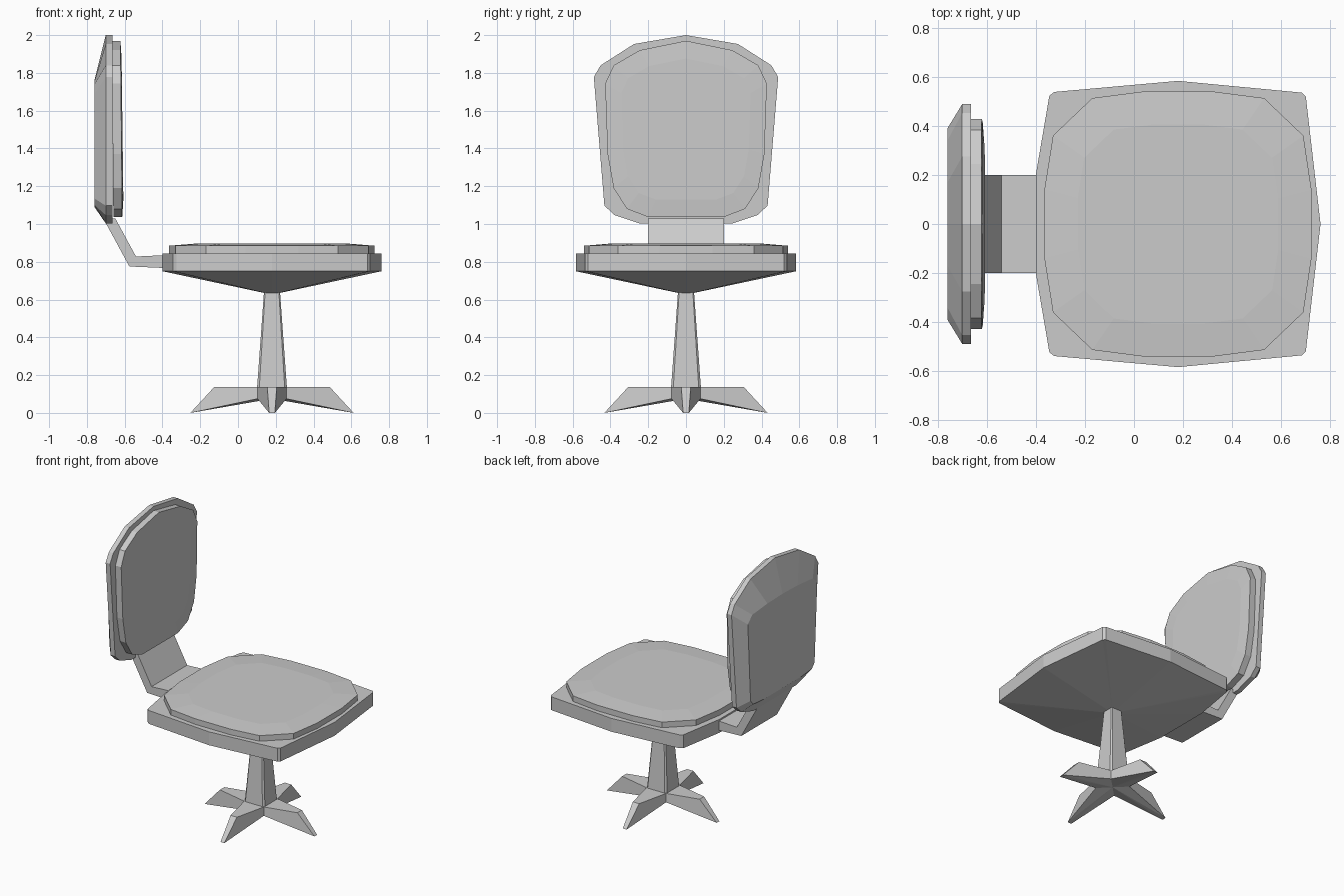
import bpy, bmesh
from mathutils import Vector

if "Cube" in bpy.data.objects:
    bpy.data.objects.remove(bpy.data.objects["Cube"])

CX = 0.18  # centre of seat and pedestal


def loft(name, rings, fan_start=None):
    """Skin closed rings of equal length; cap both ends (start optionally fanned to a point)."""
    bm = bmesh.new()
    vs = [[bm.verts.new(p) for p in r] for r in rings]
    n = len(vs[0])
    for a, b in zip(vs, vs[1:]):
        for i in range(n):
            j = (i + 1) % n
            bm.faces.new((a[i], a[j], b[j], b[i]))
    if fan_start:
        c = bm.verts.new(fan_start)
        for i in range(n):
            bm.faces.new((vs[0][i], c, vs[0][(i + 1) % n]))
    else:
        bm.faces.new(vs[0])
    bm.faces.new(vs[-1])
    bmesh.ops.recalc_face_normals(bm, faces=bm.faces)
    me = bpy.data.meshes.new(name)
    bm.to_mesh(me)
    bm.free()
    ob = bpy.data.objects.new(name, me)
    bpy.context.collection.objects.link(ob)
    return ob


def mirror_y(half):
    """Close a half outline of (a, y) pairs by mirroring y."""
    return half + [(a, -y) for a, y in reversed(half) if y > 1e-6]


def flat(outline, z, s=1.0):
    return [(CX + (x - CX) * s, y * s, z) for x, y in outline]


# Seat pan with tapered underside
pan = mirror_y([(-0.40, 0.2), (-0.345, 0.522), (-0.325, 0.538), (CX, 0.583),
                (0.685, 0.535), (0.70, 0.52), (0.76, 0)])
loft("seat_pan", [flat(pan, 0.635, 0.07), flat(pan, 0.75), flat(pan, 0.845)])

# Seat cushion, gently domed
cush = mirror_y([(-0.365, 0.14), (-0.33, 0.36), (-0.17, 0.513), (0.04, 0.54),
                 (0.32, 0.54), (0.53, 0.513), (0.69, 0.36), (0.723, 0.14)])
loft("seat_cushion", [flat(cush, 0.84), flat(cush, 0.885), flat(cush, 0.896, 0.75)])

# Bent bracket joining seat and backrest
prof = [(-0.36, 0.836), (-0.54, 0.828), (-0.65, 1.03), (-0.70, 1.03), (-0.70, 1.005),
        (-0.575, 0.775), (-0.36, 0.766)]
loft("back_bracket", [[(x, y, z) for x, z in prof] for y in (-0.2, 0.2)])


# Backrest shell, outlines are (z, y)
def upright(outline, x, tilt=0.0, s=1.0):
    return [(x - tilt * (z - 1.04), y * s, 1.5 + (z - 1.5) * s) for z, y in outline]


rim = mirror_y([(2.0, 0), (1.953, 0.275), (1.84, 0.452), (1.778, 0.488),
                (1.097, 0.432), (1.047, 0.378), (1.003, 0.245)])
rear = mirror_y([(1.76, 0), (1.755, 0.17), (1.74, 0.34), (1.69, 0.39),
                 (1.135, 0.36), (1.10, 0.33), (1.09, 0.21)])
loft("back_shell", [upright(rim, -0.665), upright(rim, -0.70), upright(rear, -0.76)])

# Backrest cushion
pad = mirror_y([(1.97, 0), (1.92, 0.245), (1.84, 0.383), (1.743, 0.428), (1.37, 0.415),
                (1.19, 0.383), (1.08, 0.313), (1.037, 0.2)])
loft("back_cushion", [upright(pad, -0.66, 0.008), upright(pad, -0.613, 0.01),
                      upright(pad, -0.607, 0.01, 0.8)])


# Pedestal column: square with thin chamfers
def chamfered(h, c, z):
    pts = [(h, -h + c), (h, h - c), (h - c, h), (-h + c, h),
           (-h, h - c), (-h, -h + c), (-h + c, -h), (h - c, -h)]
    return [(CX + x, y, z) for x, y in pts]


loft("pedestal_column", [chamfered(0.08, 0.012, 0.12), chamfered(0.041, 0.006, 0.66)])


# Four-legged star base
def star(valley, vz, reach, half, z):
    ring = []
    for dx, dy in ((1, 0), (0, 1), (-1, 0), (0, -1)):
        d, t = Vector((dx, dy, 0)), Vector((-dy, dx, 0))
        c = Vector((CX, 0, 0))
        ring += [c + d * valley - t * valley + Vector((0, 0, vz)),
                 c + d * reach - t * half + Vector((0, 0, z)),
                 c + d * reach + t * half + Vector((0, 0, z))]
    return ring


loft("star_base", [star(0.077, 0.075, 0.432, 0.015, 0.0),
                   star(0.077, 0.138, 0.305, 0.025, 0.138)], fan_start=(CX, 0, 0.075))
